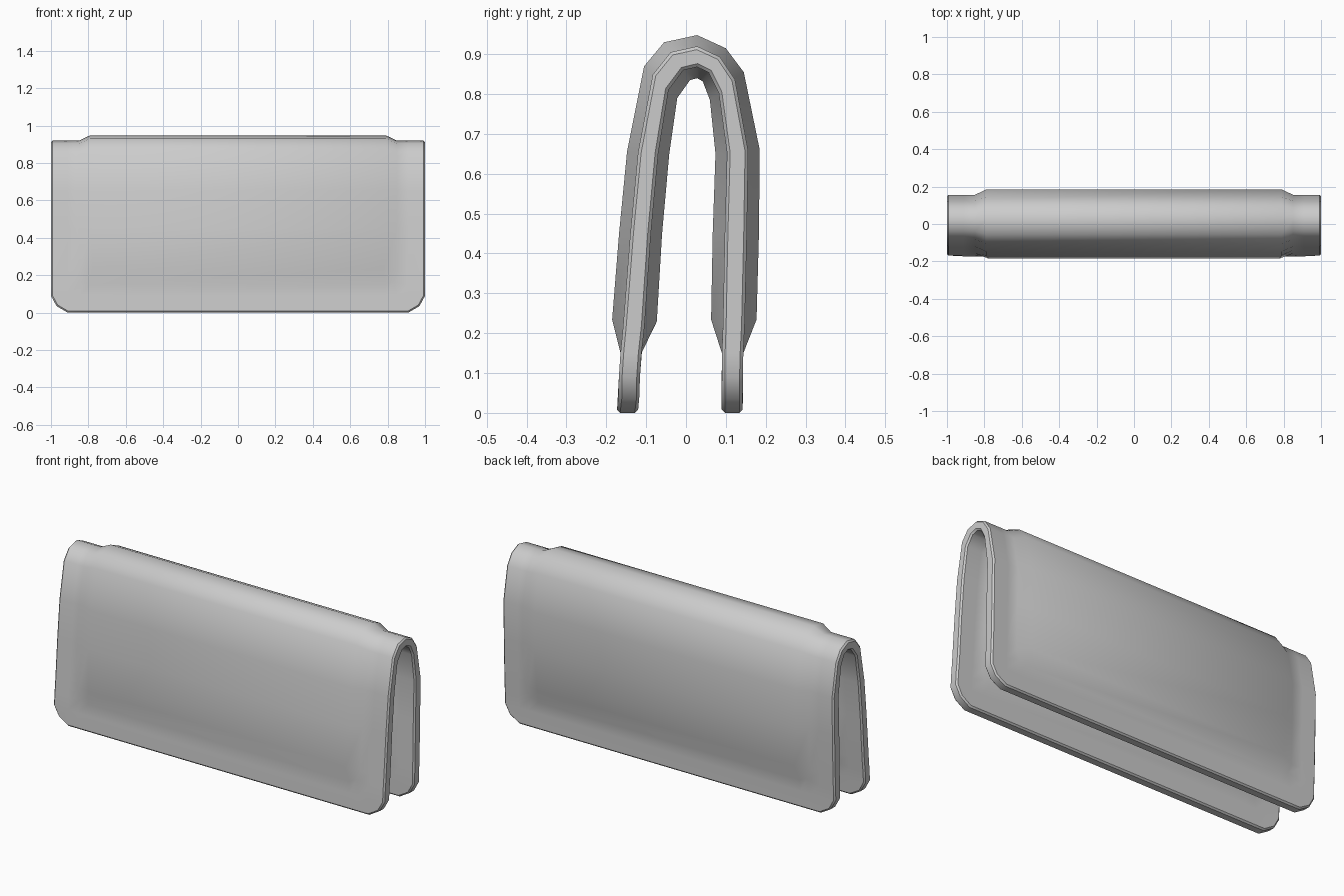
import bpy, bmesh
from mathutils import Vector

if "Cube" in bpy.data.objects:
    bpy.data.objects.remove(bpy.data.objects["Cube"])

# Folded cross-section: (outer y, outer z, inner y, inner z) at full padding
PROFILE = [
    (-.202, .0, -.092, .0), (-.197, .09, -.087, .09),
    (-.193, .15, -.083, .15), (-.187, .22, -.075, .215),
    (-.168, .45, -.06, .45), (-.148, .655, -.042, .65),
    (-.105, .87, -.022, .79), (-.055, .93, .010, .835),
    (.028, .948, .028, .84), (.10, .915, .042, .832),
    (.145, .855, .06, .785), (.185, .66, .074, .65),
    (.183, .45, .067, .45), (.177, .22, .063, .22),
    (.173, .15, .061, .15), (.171, .09, .061, .09), (.171, .0, .061, .0),
]
COLS = [-1, -.91, -.85, -.79, .79, .85, .91, 1]
THIN = .48
N, M = len(PROFILE), len(COLS)

# Pull grid corners inward so the rim and the padded panel have rounded corners
ROUND = {(0, 0): (.03, .035), (2, 2): (.018, .018), (3, 3): (.014, .014)}

bm = bmesh.new()
grid = {}
for i, (oy, oz, iy, iz) in enumerate(PROFILE):
    o, n = Vector((0, oy, oz)), Vector((0, iy, iz))
    mid, half = (o + n) / 2, (o - n) / 2
    for j, x in enumerate(COLS):
        r, c = min(i, N - 1 - i), min(j, M - 1 - j)
        dx, dz = ROUND.get((r, c), (0, 0))
        k = 1 if r >= 3 and c >= 3 else THIN
        slope = .12 if i < N / 2 else 0
        for s in (1, -1):
            p = mid + half * k * s
            p.x = x - dx * (1 if x > 0 else -1)
            p.z += dz
            p.y += dz * slope
            grid[i, j, s] = bm.verts.new(p)

# Outer and inner skins
for i in range(N - 1):
    for j in range(M - 1):
        for s in (1, -1):
            bm.faces.new([grid[i, j, s], grid[i, j + 1, s],
                          grid[i + 1, j + 1, s], grid[i + 1, j, s]][::s])

# Rim strip joining the skins
loop = ([(0, j) for j in range(M)] + [(i, M - 1) for i in range(1, N)]
        + [(N - 1, j) for j in range(M - 2, -1, -1)] + [(i, 0) for i in range(N - 2, 0, -1)])
rim_edges = []
for a, b in zip(loop, loop[1:] + loop[:1]):
    bm.faces.new([grid[(*a, 1)], grid[(*a, -1)], grid[(*b, -1)], grid[(*b, 1)]])
    rim_edges += [bm.edges.get((grid[(*a, s)], grid[(*b, s)])) for s in (1, -1)]
bmesh.ops.recalc_face_normals(bm, faces=bm.faces)
bmesh.ops.bevel(bm, geom=rim_edges, offset=.008, segments=1, affect='EDGES', clamp_overlap=True)
bmesh.ops.recalc_face_normals(bm, faces=bm.faces)

mesh = bpy.data.meshes.new("folded_pad")
bm.to_mesh(mesh)
bm.free()
pad = bpy.data.objects.new("folded_pad", mesh)
bpy.context.collection.objects.link(pad)
bpy.context.view_layer.objects.active = pad
pad.select_set(True)
bpy.ops.object.shade_smooth_by_angle(angle=.7)
